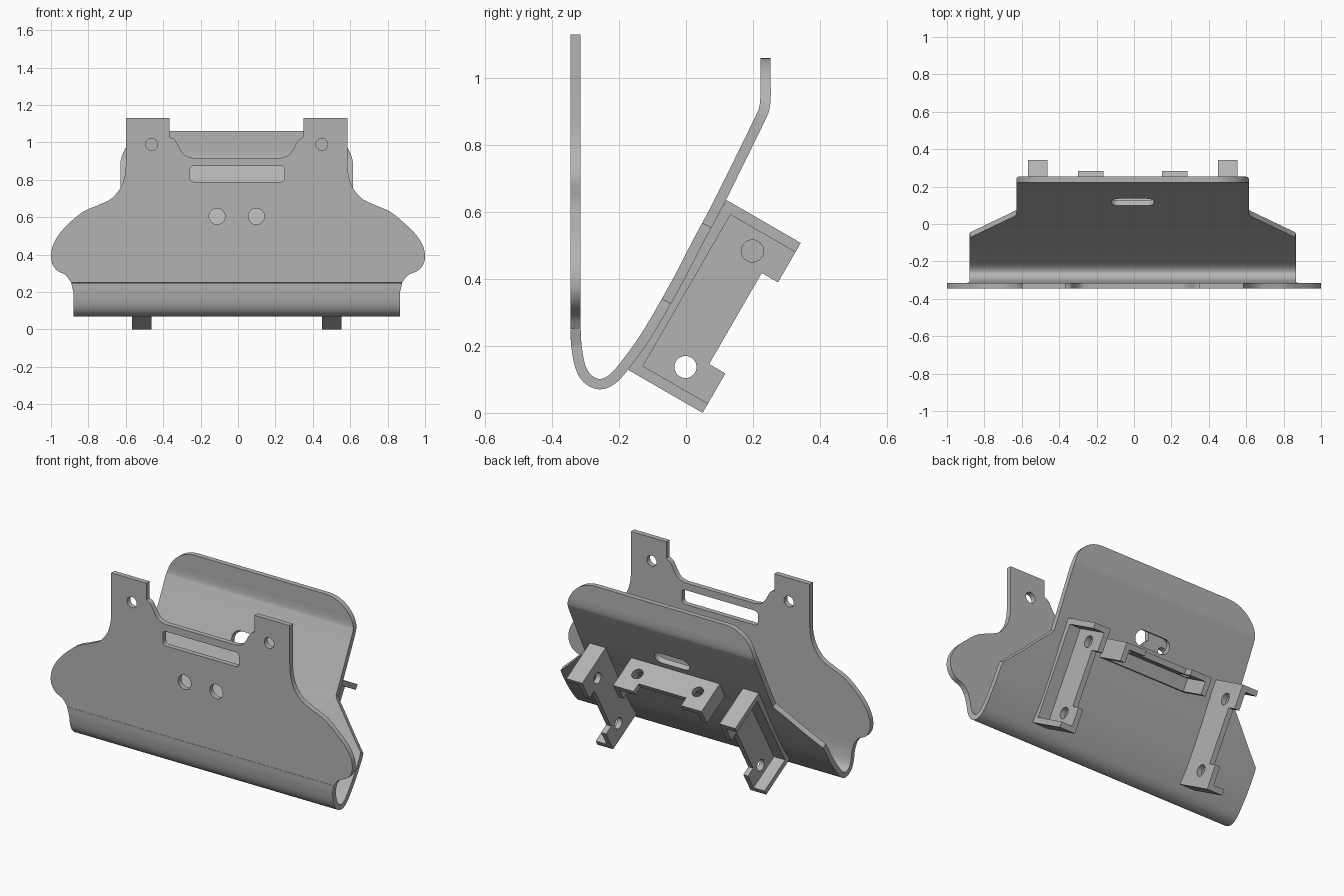
import bpy, bmesh
from math import sin, cos, pi, sqrt
from mathutils import Matrix, Vector

if "Cube" in bpy.data.objects:
    bpy.data.objects.remove(bpy.data.objects["Cube"])

T = 0.031          # sheet thickness
SHIFT = -0.007     # small sideways offset of the sheet

gray = bpy.data.materials.new("plain_gray")
gray.use_nodes = True
gray.diffuse_color = (0.45, 0.45, 0.45, 1)
gray.node_tree.nodes["Principled BSDF"].inputs["Base Color"].default_value = (0.45, 0.45, 0.45, 1)


def add_object(name, mesh):
    obj = bpy.data.objects.new(name, mesh)
    bpy.context.collection.objects.link(obj)
    mesh.materials.clear()
    mesh.materials.append(gray)
    return obj


def smooth(obj):
    bpy.ops.object.select_all(action='DESELECT')
    obj.select_set(True)
    bpy.context.view_layer.objects.active = obj
    bpy.ops.object.shade_smooth_by_angle(angle=0.6)


def spline(points, steps):
    """Smooth curve through the points."""
    p = [Vector(q) for q in points]
    p = [2 * p[0] - p[1]] + p + [2 * p[-1] - p[-2]]
    out = []
    for i in range(1, len(p) - 2):
        a, b, c, d = p[i - 1:i + 3]
        for k in range(steps):
            t = k / steps
            out.append(0.5 * (2 * b + (c - a) * t + (2 * a - 5 * b + 4 * c - d) * t * t
                              + (3 * b - a - 3 * c + d) * t ** 3))
    return out + [p[-2]]


def circle(x, y, r, n=32):
    return [(x + r * cos(2 * pi * i / n), y + r * sin(2 * pi * i / n)) for i in range(n)]


def round_rect(x, y, hx, hy, r, n=8):
    out = []
    for q, (sx, sy) in enumerate([(1, 1), (-1, 1), (-1, -1), (1, -1)]):
        for i in range(n + 1):
            a = (q + i / n) * pi / 2
            out.append((x + sx * (hx - r) + r * cos(a), y + sy * (hy - r) + r * sin(a)))
    return out


def plate_mesh(loops, thickness):
    """Flat plate in local XY; loops after the first are holes."""
    cu = bpy.data.curves.new("outline", 'CURVE')
    cu.dimensions, cu.fill_mode, cu.extrude = '2D', 'BOTH', thickness / 2
    for loop in loops:
        s = cu.splines.new('POLY')
        s.points.add(len(loop) - 1)
        for pt, co in zip(s.points, loop):
            pt.co = (co[0], co[1], 0, 1)
        s.use_cyclic_u = True
    tmp = bpy.data.objects.new("outline", cu)
    bpy.context.collection.objects.link(tmp)
    deps = bpy.context.evaluated_depsgraph_get()
    mesh = bpy.data.meshes.new_from_object(tmp.evaluated_get(deps))
    bpy.data.objects.remove(tmp)
    return mesh


def finish(bm, mesh, matrix):
    bmesh.ops.transform(bm, matrix=matrix, verts=bm.verts)
    bmesh.ops.remove_doubles(bm, verts=bm.verts, dist=1e-5)
    bmesh.ops.recalc_face_normals(bm, faces=bm.faces)
    bm.to_mesh(mesh)
    bm.free()


def frame(x, y, z, origin):
    m = Matrix((x, y, z)).transposed().to_4x4()
    m.translation = origin
    return m


# Front plate: lobed sides, two ears and a dip between them
lobe = spline([(.885, .25), (.915, .29), (.965, .315), (.992, .35), (1, .39), (.992, .44),
               (.96, .5), (.9, .565), (.82, .63), (.74, .665), (.67, .7), (.62, .76),
               (.597, .83), (.592, .9)], 5)
dip = spline([(.358, 1.03), (.33, 1.012), (.3, .96), (.273, .93), (.235, .918)], 5)
half = [tuple(p) for p in lobe] + [(.592, 1.13), (.358, 1.13)] + [tuple(p) for p in dip]


def side(s):
    return [(s * x + SHIFT * min(1, (1 - x) * 10), z) for x, z in half]


loops = [side(1) + side(-1)[::-1],
         round_rect(-.004, .832, .252, .043, .02)]
for s in (1, -1):
    loops.append(circle(s * .455 + SHIFT, .99, .032))
    loops.append(circle(s * .105 + SHIFT, .605, .043))
mesh = plate_mesh(loops, T)
bm = bmesh.new()
bm.from_mesh(mesh)
finish(bm, mesh, frame((1, 0, 0), (0, 0, 1), (0, -1, 0), (0, -.33, 0)))
smooth(add_object("front_plate", mesh))

# Curved bottom and leaning back plate, swept along a side profile
path = spline([(-.33, .25), (-.327, .2), (-.316, .14), (-.295, .103), (-.26, .086),
               (-.224, .098), (-.185, .139), (-.115, .237), (-.027, .39), (.03, .5),
               (.095, .622), (.16, .753), (.222, .88), (.234, .91), (.2375, .945),
               (.2375, .98), (.2375, 1.02), (.2375, 1.045), (.2375, 1.06)], 8)


def half_width(y, z):
    if y < -.3:
        return .873 + .012 * max(0, (z - .2) / .05)
    if z > .87:
        return .432 + sqrt(max(0, .19 ** 2 - (z - .87) ** 2))
    t = min(1, max(0, (y + .06) / .12))
    return .873 - .251 * t


bm = bmesh.new()
prev = None
for y, z in path:
    w = half_width(y, z)
    row = [bm.verts.new((SHIFT + s * w, y, z)) for s in (-1, 1)]
    if prev:
        bm.faces.new((prev[0], prev[1], row[1], row[0]))
    prev = row
mesh = bpy.data.meshes.new("back_plate")
finish(bm, mesh, Matrix())
back = add_object("back_plate", mesh)
sol = back.modifiers.new("thickness", 'SOLIDIFY')
sol.thickness, sol.offset = T, 0

# Slot through the back plate
U = Vector((0, .5, .866))      # up along the lean
V = Vector((0, .866, -.5))     # out of the back
X = Vector((1, 0, 0))
mesh = plate_mesh([round_rect(0, 0, .115, .042, .041)], .2)
bm = bmesh.new()
bm.from_mesh(mesh)
finish(bm, mesh, frame(X, U, -V, (SHIFT, .13, .692)))
cutter = add_object("slot_cutter", mesh)
cutter.hide_render = True
cutter.hide_set(True)
cut = back.modifiers.new("slot", 'BOOLEAN')
cut.operation, cut.solver, cut.object = 'DIFFERENCE', 'EXACT', cutter
deps = bpy.context.evaluated_depsgraph_get()
done = bpy.data.meshes.new_from_object(back.evaluated_get(deps))
back.modifiers.clear()
back.data = done
bpy.data.objects.remove(cutter)
smooth(back)


# Channel brackets: notched web with two holes, base and end walls
def bracket(name, depth, matrix, length=.586, width=.105, tab=.136, t=.032):
    low = depth - .056
    web = [(0, 0), (length, 0), (length, depth), (length - tab, depth),
           (length - tab, low), (tab, low), (tab, depth), (0, depth)]
    holes = [circle(x, depth - .113, .033) for x in (.093, length - .093)]
    mesh = plate_mesh([web] + holes, t)
    bm = bmesh.new()
    bm.from_mesh(mesh)
    bmesh.ops.translate(bm, verts=bm.verts, vec=(0, 0, t / 2))
    for x0, x1, y1 in ((0, length, t), (0, t, depth), (length - t, length, depth)):
        m = Matrix.Translation(((x0 + x1) / 2, y1 / 2, width / 2)) @ \
            Matrix.Diagonal((x1 - x0, y1, width, 1))
        bmesh.ops.create_cube(bm, size=1, matrix=m)
    finish(bm, mesh, matrix)
    smooth(add_object(name, mesh))


foot = Vector((0, -.172, .128))
bracket("left_bracket", .256, frame(U, V, X, foot + X * .448))
bracket("right_bracket", .256, frame(U, V, -X, foot - X * .462))
bracket("middle_bracket", .2, frame(X, V, -U, foot + U * .562 - X * .3))
